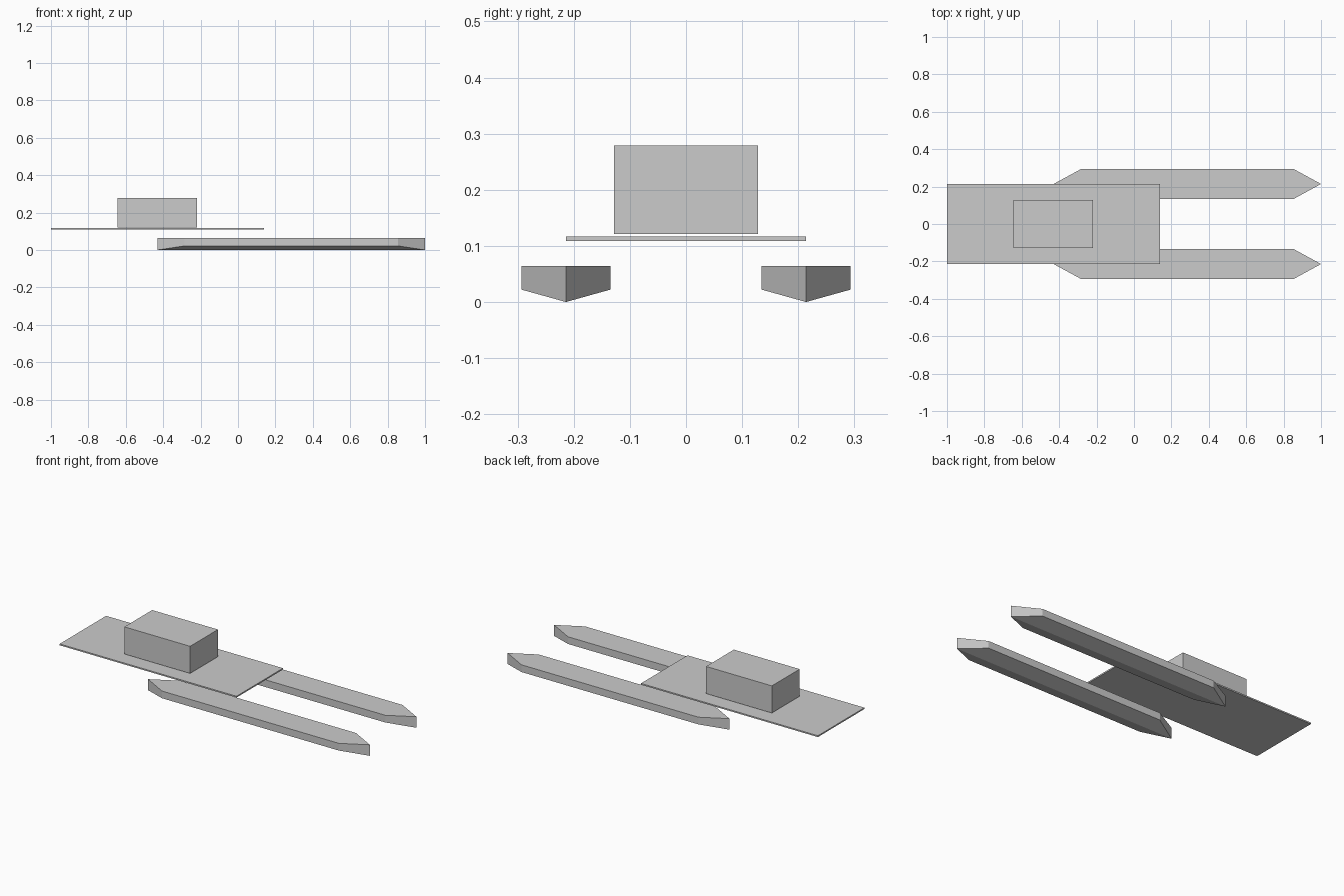
import bpy, bmesh

if "Cube" in bpy.data.objects:
    bpy.data.objects.remove(bpy.data.objects["Cube"], do_unlink=True)

GREY = (0.6, 0.6, 0.6, 1)
grey = bpy.data.materials.new("light_grey")
grey.use_nodes = True
grey.diffuse_color = GREY
grey.node_tree.nodes["Principled BSDF"].inputs["Base Color"].default_value = GREY


def finish(name, bm):
    bmesh.ops.recalc_face_normals(bm, faces=bm.faces)
    mesh = bpy.data.meshes.new(name)
    bm.to_mesh(mesh)
    bm.free()
    mesh.materials.append(grey)
    bpy.context.collection.objects.link(bpy.data.objects.new(name, mesh))


def box(name, low, high):
    bm = bmesh.new()
    bmesh.ops.create_cube(bm, size=1)
    for v in bm.verts:
        v.co = [(a + b) / 2 + c * (b - a) for a, b, c in zip(low, high, v.co)]
    finish(name, bm)


def hull(name, y):
    """Pontoon: V-bottom section between two pointed vertical ends."""
    top, chine, half = 0.064, 0.022, 0.079
    bm = bmesh.new()

    def end(x):
        return [bm.verts.new((x, y, z)) for z in (top, 0)]

    def section(x):
        points = ((-half, top), (-half, chine), (0, 0), (half, chine), (half, top))
        return [bm.verts.new((x, y + dy, z)) for dy, z in points]

    stern, aft, fore, bow = end(-0.43), section(-0.285), section(0.855), end(1)
    for i in range(5):
        j = (i + 1) % 5
        bm.faces.new((aft[i], aft[j], fore[j], fore[i]))
    for (tip_top, tip_keel), ring in ((stern, aft), (bow, fore)):
        a, b, keel, c, d = ring
        bm.faces.new((tip_top, a, d))
        for upper, lower in ((a, b), (d, c)):
            bm.faces.new((tip_top, tip_keel, lower, upper))
            bm.faces.new((tip_keel, keel, lower))
    finish(name, bm)


# Twin floats
hull("right_hull", -0.214)
hull("left_hull", 0.214)

# Thin deck and the cabin just above it
box("deck", (-1, -0.214, 0.109), (0.14, 0.214, 0.117))
box("cabin", (-0.643, -0.128, 0.121), (-0.219, 0.128, 0.279))
